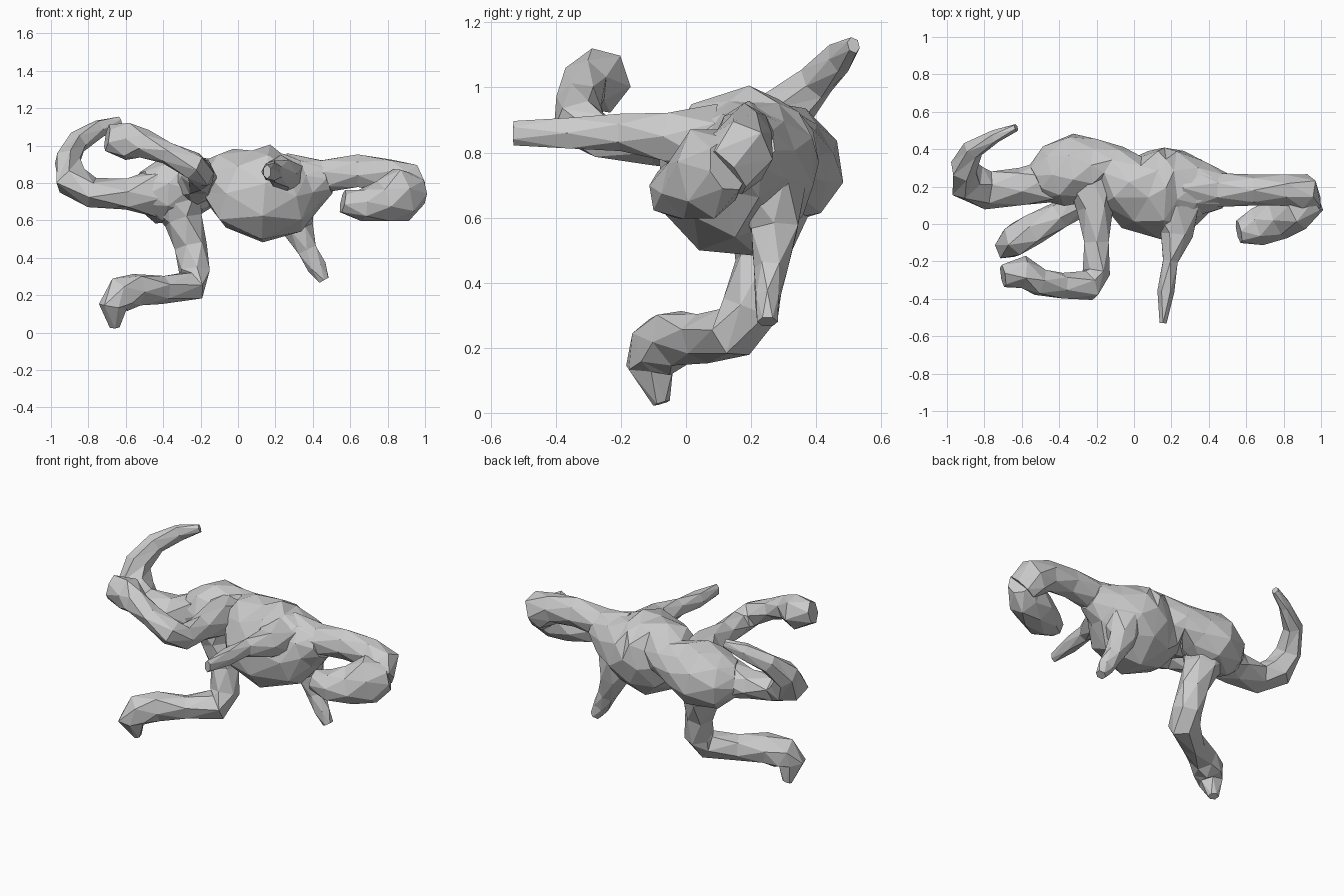
import bpy, bmesh, math, random
from mathutils import Vector

random.seed(4)
BELLY = Vector((0, -1, -1)).normalized()   # the animal lies half on its side


def tube(name, rings, ref, sides=7, rough=0.05):
    """Faceted tube. Each ring: centre x, y, z, radius along ref, radius across ref."""
    bm = bmesh.new()
    pts = [Vector(r[:3]) for r in rings]
    loops = []
    for i, r in enumerate(rings):
        t = (pts[min(i + 1, len(pts) - 1)] - pts[max(i - 1, 0)]).normalized()
        u = Vector(ref)
        u = (u - t * u.dot(t)).normalized()
        v = t.cross(u)
        loop = []
        for k in range(sides):
            a = 2 * math.pi * (k + 0.5 * (i % 2)) / sides
            f = 1.04 + random.uniform(-rough, rough)
            loop.append(bm.verts.new(pts[i] + f * (u * math.cos(a) * r[3] + v * math.sin(a) * r[4])))
        loops.append(loop)
    # staggered rings joined by triangles
    for i in range(len(loops) - 1):
        a, b = loops[i], loops[i + 1]
        for k in range(sides):
            n = (k + 1) % sides
            if i % 2 == 0:
                bm.faces.new((a[k], a[n], b[k]))
                bm.faces.new((a[n], b[n], b[k]))
            else:
                bm.faces.new((a[k], a[n], b[n]))
                bm.faces.new((a[k], b[n], b[k]))
    bm.faces.new(loops[0][::-1])
    bm.faces.new(loops[-1])
    bmesh.ops.recalc_face_normals(bm, faces=bm.faces)
    me = bpy.data.meshes.new(name)
    bm.to_mesh(me)
    bm.free()
    ob = bpy.data.objects.new(name, me)
    bpy.context.collection.objects.link(ob)
    return ob


# torso: hips, narrow waist, deep chest, shoulders
tube("torso", [
    (-0.52, 0.22, 0.76, 0.10, 0.10),
    (-0.43, 0.26, 0.75, 0.16, 0.17),
    (-0.30, 0.30, 0.77, 0.17, 0.19),
    (-0.19, 0.31, 0.80, 0.13, 0.15),
    (-0.12, 0.31, 0.82, 0.10, 0.12),
    (-0.07, 0.24, 0.82, 0.17, 0.16),
    (0.02, 0.19, 0.77, 0.24, 0.20),
    (0.15, 0.16, 0.74, 0.26, 0.24),
    (0.28, 0.18, 0.75, 0.22, 0.20),
    (0.38, 0.19, 0.80, 0.14, 0.14),
    (0.48, 0.18, 0.83, 0.09, 0.09)], BELLY, 9)

# neck bending round into the head
tube("neck", [
    (0.30, 0.19, 0.80, 0.16, 0.14),
    (0.46, 0.18, 0.84, 0.09, 0.09),
    (0.64, 0.18, 0.86, 0.085, 0.08),
    (0.80, 0.18, 0.84, 0.09, 0.08),
    (0.90, 0.17, 0.80, 0.11, 0.10),
    (0.94, 0.12, 0.74, 0.09, 0.06)], (0, 0, 1), 7)
tube("head", [
    (0.97, 0.13, 0.76, 0.08, 0.07),
    (0.88, 0.07, 0.74, 0.14, 0.10),
    (0.77, 0.03, 0.70, 0.11, 0.11),
    (0.66, -0.02, 0.68, 0.085, 0.10),
    (0.56, -0.04, 0.70, 0.06, 0.06)], (0, 0, 1), 7)

# tail curling up and back
tube("tail", [
    (-0.44, 0.23, 0.75, 0.12, 0.13),
    (-0.60, 0.20, 0.74, 0.10, 0.08),
    (-0.78, 0.18, 0.75, 0.10, 0.075),
    (-0.89, 0.23, 0.81, 0.11, 0.09),
    (-0.91, 0.30, 0.92, 0.085, 0.07),
    (-0.86, 0.40, 1.02, 0.055, 0.06),
    (-0.74, 0.47, 1.09, 0.035, 0.05),
    (-0.63, 0.515, 1.13, 0.02, 0.025)], (0, 1, 0.3), 6)

# hind leg reaching down: thigh, hock, shank, foot
tube("lower_hind_leg", [
    (-0.33, 0.27, 0.72, 0.15, 0.16),
    (-0.29, 0.25, 0.60, 0.12, 0.10),
    (-0.25, 0.23, 0.46, 0.08, 0.085),
    (-0.23, 0.20, 0.32, 0.085, 0.085),
    (-0.25, 0.15, 0.25, 0.08, 0.09),
    (-0.40, 0.05, 0.23, 0.075, 0.07),
    (-0.54, -0.03, 0.23, 0.09, 0.08),
    (-0.63, -0.08, 0.20, 0.10, 0.09),
    (-0.67, -0.11, 0.14, 0.08, 0.07),
    (-0.66, -0.075, 0.03, 0.025, 0.03)], (-0.5, -1, 0.6), 6)

# hind leg reaching forward
tube("upper_hind_leg", [
    (-0.24, 0.25, 0.80, 0.13, 0.13),
    (-0.21, 0.08, 0.83, 0.10, 0.095),
    (-0.20, -0.10, 0.84, 0.075, 0.07),
    (-0.20, -0.26, 0.85, 0.07, 0.07),
    (-0.24, -0.33, 0.89, 0.075, 0.08),
    (-0.38, -0.33, 0.96, 0.06, 0.065),
    (-0.50, -0.31, 1.01, 0.075, 0.075),
    (-0.59, -0.26, 1.02, 0.10, 0.085),
    (-0.70, -0.28, 1.04, 0.07, 0.06)], (0, 0.2, 1), 6)

# front legs
tube("upper_front_leg", [
    (0.23, 0.08, 0.83, 0.12, 0.13),
    (0.23, -0.06, 0.85, 0.08, 0.08),
    (0.195, -0.20, 0.86, 0.055, 0.045),
    (0.17, -0.36, 0.86, 0.05, 0.045),
    (0.155, -0.53, 0.86, 0.035, 0.02)], (0, 0, 1), 6)
tube("lower_front_leg", [
    (0.29, 0.24, 0.70, 0.13, 0.13),
    (0.32, 0.27, 0.56, 0.08, 0.08),
    (0.37, 0.26, 0.44, 0.05, 0.055),
    (0.42, 0.25, 0.35, 0.04, 0.05),
    (0.46, 0.25, 0.28, 0.03, 0.03)], (0, 1, 0), 6)
